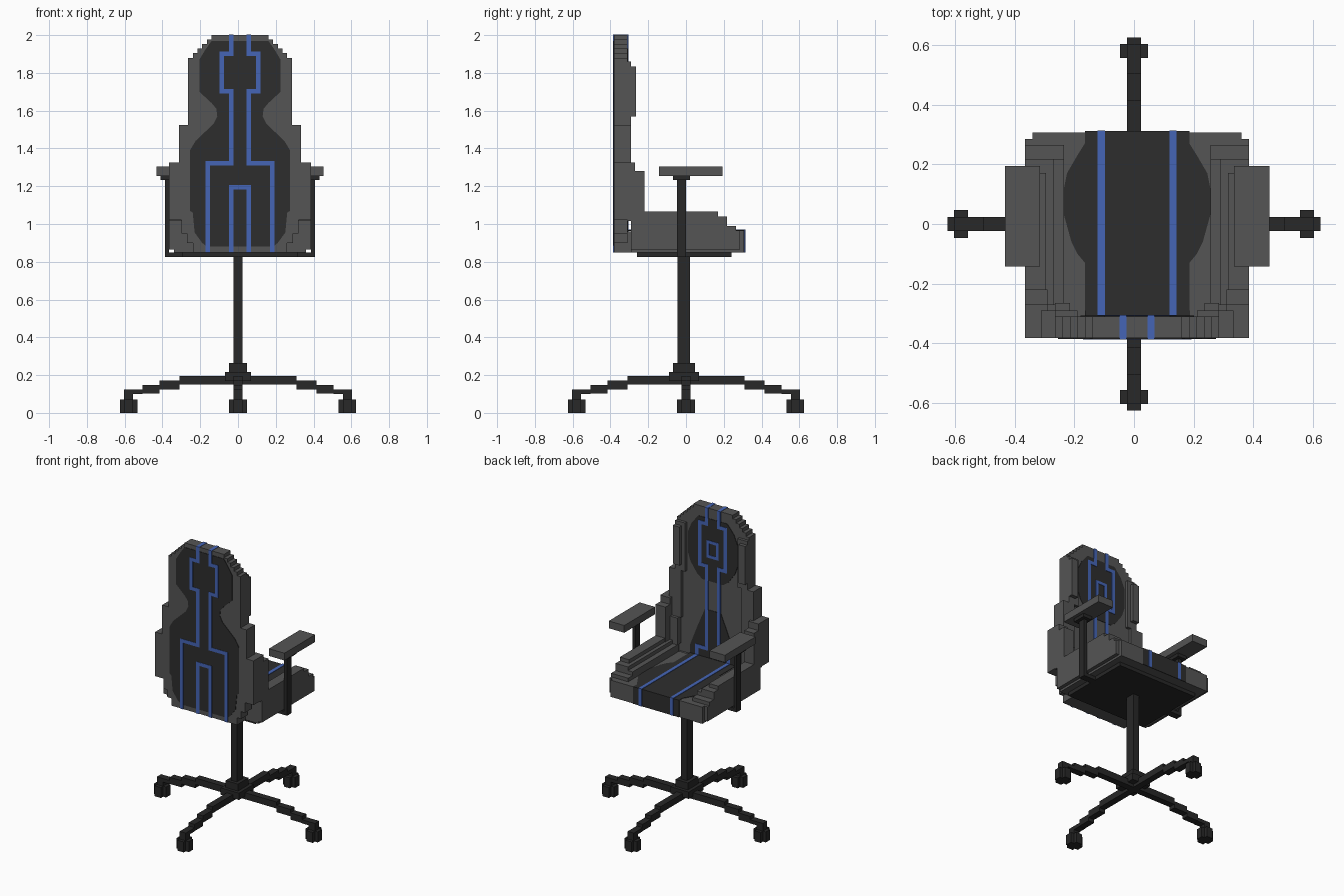
import bpy, bmesh, math
from mathutils import Matrix

if "Cube" in bpy.data.objects:
    bpy.data.objects.remove(bpy.data.objects["Cube"], do_unlink=True)

CX = 0.0105  # centre line of seat and back


def material(name, rgb):
    m = bpy.data.materials.new(name)
    m.use_nodes = True
    m.diffuse_color = (*rgb, 1)
    bsdf = m.node_tree.nodes["Principled BSDF"]
    bsdf.inputs["Base Color"].default_value = (*rgb, 1)
    bsdf.inputs["Roughness"].default_value = 0.8
    return m


GREY = material("grey_fabric", (0.09, 0.09, 0.09))
DARK = material("dark_fabric", (0.027, 0.027, 0.027))
BLACK = material("black_frame", (0.021, 0.021, 0.021))
BLUE = material("blue_trim", (0.06, 0.13, 0.47))


def finish(bm, name, mat, shift=0.0):
    bmesh.ops.recalc_face_normals(bm, faces=bm.faces)
    me = bpy.data.meshes.new(name)
    bm.to_mesh(me)
    bm.free()
    me.materials.append(mat)
    ob = bpy.data.objects.new(name, me)
    ob.location.x = shift
    bpy.context.collection.objects.link(ob)
    return ob


def add_box(bm, x0, x1, y0, y1, z0, z1):
    mat = Matrix.Translation(((x0 + x1) / 2, (y0 + y1) / 2, (z0 + z1) / 2))
    mat = mat @ Matrix.Diagonal((x1 - x0, y1 - y0, z1 - z0, 1))
    bmesh.ops.create_cube(bm, size=1, matrix=mat)


def boxes(name, mat, items, shift=CX, mirror=False):
    """Boxes as (x0, x1, y0, y1, z0, z1), optionally repeated on -x."""
    bm = bmesh.new()
    for x0, x1, y0, y1, z0, z1 in items:
        add_box(bm, x0, x1, y0, y1, z0, z1)
        if mirror:
            add_box(bm, -x1, -x0, y0, y1, z0, z1)
    return finish(bm, name, mat, shift)


def slab(name, mat, halves, a, b, axis="y"):
    """Symmetric outline from (half width, height) pairs, extruded from a to b."""
    pts = [(w, h) for w, h in halves] + [(-w, h) for w, h in reversed(halves)]
    bm = bmesh.new()
    place = (lambda w, h, t: (w, t, h)) if axis == "y" else (lambda w, h, t: (w, h, t))
    face = bm.faces.new([bm.verts.new(place(w, h, a)) for w, h in pts])
    ext = bmesh.ops.extrude_face_region(bm, geom=[face])
    verts = [g for g in ext["geom"] if isinstance(g, bmesh.types.BMVert)]
    bmesh.ops.translate(bm, verts=verts, vec=(0, b - a, 0) if axis == "y" else (0, 0, b - a))
    return finish(bm, name, mat, CX)


def trim(name, path, y0, y1, w=0.012):
    """Mirrored stripe of square-cornered segments along (x, z) points."""
    items = []
    for (xa, za), (xb, zb) in zip(path, path[1:]):
        items.append((min(xa, xb) - w, max(xa, xb) + w, y0, y1,
                      max(min(za, zb) - w, 0.85), min(max(za, zb) + w, 2.0)))
    return boxes(name, BLUE, items, mirror=True)


# --- Backrest shell with stepped outline
steps = [(0.25, 0.85), (0.25, 0.90), (0.28, 0.90), (0.28, 0.95), (0.31, 0.95), (0.31, 1.02),
         (0.375, 1.02), (0.375, 1.325), (0.322, 1.325), (0.322, 1.525), (0.275, 1.525)]
for i in range(5):
    steps += [(0.275 - 0.025 * i, 1.88 + 0.024 * i), (0.25 - 0.025 * i, 1.88 + 0.024 * i)]
steps += [(0.15, 2.0)]
slab("backrest_shell", GREY, steps, -0.382, -0.31)

# --- Side wings of the backrest
boxes("backrest_wings", GREY, [
    (0.30, 0.375, -0.31, -0.22, 1.015, 1.28),
    (0.30, 0.375, -0.31, -0.27, 1.28, 1.325),
    (0.245, 0.30, -0.31, -0.27, 1.015, 1.20),
    (0.23, 0.322, -0.31, -0.29, 1.20, 1.525),
    (0.20, 0.275, -0.31, -0.29, 1.525, 1.86),
    (0.225, 0.275, -0.29, -0.265, 1.57, 1.835),
], mirror=True)

# --- Outer dark panel and trim
slab("rear_panel", DARK, [
    (0.175, 0.88), (0.20, 0.90), (0.24, 0.955), (0.25, 1.06), (0.265, 1.07), (0.265, 1.39),
    (0.235, 1.44), (0.14, 1.53), (0.12, 1.57), (0.125, 1.61), (0.15, 1.64), (0.215, 1.70),
    (0.215, 1.87), (0.185, 1.92), (0.15, 1.97)], -0.385, -0.381)
trim("rear_trim", [(0.047, 2.0), (0.047, 1.902), (0.097, 1.902), (0.097, 1.702),
                   (0.047, 1.702), (0.047, 1.322), (0.17, 1.322), (0.17, 0.85)], -0.387, -0.381)
trim("rear_arch_trim", [(0.0, 1.195), (0.047, 1.195), (0.047, 0.85)], -0.387, -0.381)
boxes("top_trim", BLUE, [(0.035, 0.059, -0.387, -0.304, 1.99, 2.002)], mirror=True)

# --- Inner dark pads and trim
slab("headrest_pad", DARK, [
    (0.08, 1.50), (0.12, 1.53), (0.17, 1.60), (0.19, 1.66), (0.19, 1.80),
    (0.16, 1.87), (0.11, 1.93)], -0.311, -0.307)
slab("lumbar_pad", DARK, [(0.175, 0.96), (0.175, 1.02), (0.12, 1.16), (0.06, 1.30)],
     -0.311, -0.307)
trim("inner_trim", [(0.047, 2.0), (0.047, 1.89), (0.097, 1.89), (0.097, 1.60),
                    (0.047, 1.60), (0.047, 1.03), (0.12, 1.03), (0.12, 0.97)], -0.311, -0.304)
trim("headrest_ring", [(0.0, 1.77), (0.035, 1.77), (0.035, 1.67), (0.0, 1.67)],
     -0.311, -0.304, 0.01)

# --- Seat cushion, with stepped bolsters
boxes("seat_cushion", GREY, [
    (-0.35, 0.35, -0.29, 0.307, 0.85, 0.965),
    (-0.375, 0.375, -0.29, 0.285, 0.865, 0.965),
    (-0.25, 0.25, -0.312, -0.285, 0.85, 0.96),
])
boxes("seat_bolsters", GREY, [
    (0.245, 0.375, -0.29, 0.265, 0.965, 0.99),
    (0.245, 0.375, -0.29, 0.217, 0.99, 1.015),
    (0.28, 0.375, -0.29, 0.217, 1.015, 1.04),
    (0.305, 0.375, -0.29, 0.17, 1.04, 1.065),
], mirror=True)
slab("seat_pad", DARK, [
    (0.175, -0.31), (0.175, -0.13), (0.20, -0.10), (0.22, -0.06), (0.245, 0.03), (0.245, 0.12),
    (0.235, 0.17), (0.20, 0.23), (0.175, 0.27), (0.175, 0.311)], 0.963, 0.968, "z")
boxes("seat_front_panel", DARK, [(-0.175, 0.175, 0.305, 0.311, 0.85, 0.968)])
boxes("seat_trim", BLUE, [(0.108, 0.132, -0.31, 0.314, 0.966, 0.971),
                          (0.108, 0.132, 0.306, 0.314, 0.85, 0.971)], mirror=True)

# --- Under-seat plate, armrest brackets and pads
boxes("seat_plate", BLACK, [(-0.305, 0.305, -0.26, 0.24, 0.825, 0.852),
                            (-0.397, 0.397, -0.047, 0.0, 0.825, 0.849)])
boxes("armrest_posts", BLACK, [(0.375, 0.397, -0.047, 0.0, 0.825, 1.255),
                               (0.352, 0.42, -0.07, 0.022, 1.232, 1.256)], mirror=True)
boxes("armrest_pads", GREY, [(0.325, 0.443, -0.142, 0.194, 1.255, 1.305)], mirror=True)

# --- Column and hub
boxes("column", BLACK, [(-0.023, 0.023, -0.045, 0.022, 0.2, 0.83)], shift=0)
boxes("hub", BLACK, [(-0.047, 0.047, -0.068, 0.047, 0.20, 0.265),
                     (-0.07, 0.07, -0.09, 0.07, 0.17, 0.217)], shift=0)

# --- Four stepped legs with cross-shaped casters
for i, side in enumerate(("left", "rear", "right", "front")):
    leg = boxes(side + "_leg", BLACK, [
        (0.0, 0.31, -0.023, 0.023, 0.15, 0.195),
        (0.31, 0.415, -0.023, 0.023, 0.125, 0.172),
        (0.415, 0.505, -0.023, 0.023, 0.102, 0.148),
        (0.505, 0.603, -0.023, 0.023, 0.10, 0.125),
    ], shift=0)
    caster = boxes(side + "_caster", BLACK, [
        (0.556, 0.603, -0.023, 0.023, 0.07, 0.11),
        (0.533, 0.625, -0.023, 0.023, 0.0, 0.072),
        (0.556, 0.603, -0.047, 0.047, 0.0, 0.072),
    ], shift=0)
    for ob in (leg, caster):
        ob.rotation_euler.z = i * math.pi / 2
